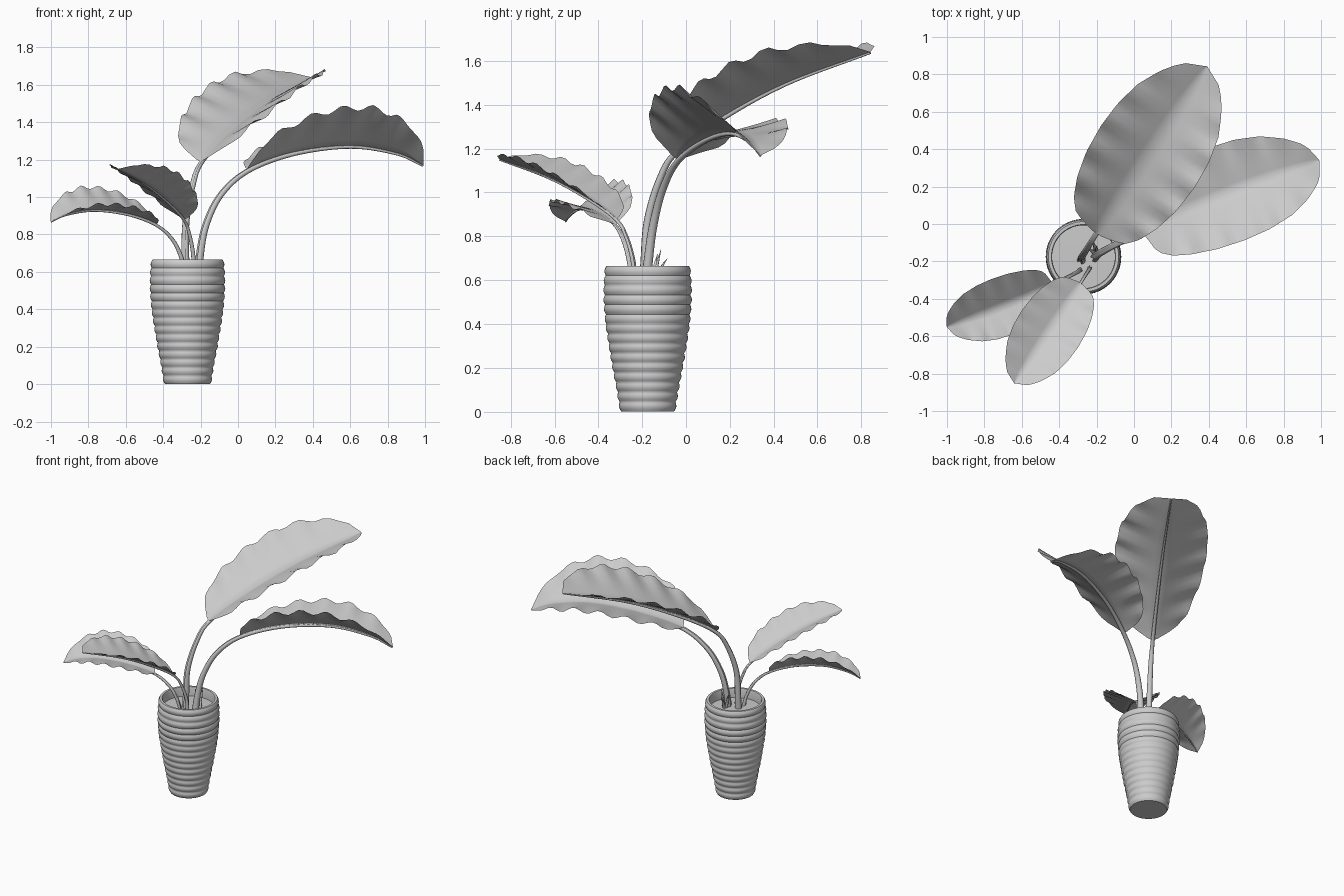
import bpy, bmesh, math
from mathutils import Vector

cube = bpy.data.objects.get("Cube")
if cube:
    bpy.data.objects.remove(cube, do_unlink=True)

grey = bpy.data.materials.new("plain_grey")
grey.use_nodes = True
grey.diffuse_color = (0.6, 0.6, 0.6, 1)
grey.node_tree.nodes["Principled BSDF"].inputs["Base Color"].default_value = (0.6, 0.6, 0.6, 1)
UP = Vector((0, 0, 1))


def add_object(name, mesh):
    obj = bpy.data.objects.new(name, mesh)
    bpy.context.collection.objects.link(obj)
    return obj


def grid_mesh(name, rows, closed=False, caps=False):
    """Skin rows of points into a smooth mesh."""
    bm = bmesh.new()
    verts = [[bm.verts.new(p) for p in row] for row in rows]
    count = len(rows[0])
    for a, b in zip(verts, verts[1:]):
        for i in range(count if closed else count - 1):
            j = (i + 1) % count
            bm.faces.new((a[i], a[j], b[j], b[i]))
    if caps:
        bm.faces.new(verts[0][::-1])
        bm.faces.new(verts[-1])
    for f in bm.faces:
        f.smooth = len(f.verts) == 4
    mesh = bpy.data.meshes.new(name)
    bm.to_mesh(mesh)
    bm.free()
    mesh.materials.append(grey)
    return mesh


def spline(points, steps=10):
    """Smooth curve through the points."""
    p = [Vector(q) for q in points]
    p = [2 * p[0] - p[1]] + p + [2 * p[-1] - p[-2]]
    out = []
    for i in range(1, len(p) - 2):
        a, b, c, d = p[i - 1:i + 3]
        for k in range(steps):
            t = k / steps
            out.append(0.5 * (2 * b + (c - a) * t + (2 * a - 5 * b + 4 * c - d) * t * t
                              + (3 * b - a - 3 * c + d) * t ** 3))
    return out + [p[-2]]


def lerp_table(table, t):
    for (t0, v0), (t1, v1) in zip(table, table[1:]):
        if t <= t1:
            return v0 + (v1 - v0) * (t - t0) / (t1 - t0)
    return table[-1][1]


def tube(name, path, side, r0, r1, groove=0.35, sides=12):
    """Tapered stalk with a channel along its upper side."""
    rows = []
    for i, p in enumerate(path):
        d = (path[min(i + 1, len(path) - 1)] - path[max(i - 1, 0)]).normalized()
        n = side.cross(d).normalized()
        r = r0 + (r1 - r0) * i / (len(path) - 1)
        ring = []
        for k in range(sides):
            a = math.tau * k / sides
            rr = r * (groove if k == 0 else 1)
            ring.append(p - n * r * 0.7 + n * rr * math.cos(a) + side * rr * math.sin(a))
        rows.append(ring)
    return grid_mesh(name, rows, closed=True, caps=True)


WIDTH = [(0, 0.1), (0.03, 0.5), (0.1, 0.7), (0.2, 0.85), (0.33, 0.96), (0.48, 1), (0.62, 0.97),
         (0.75, 0.86), (0.86, 0.66), (0.94, 0.44), (0.97, 0.3), (1, 0.02)]


def blade(name, path, side, half_width, left_rise, right_rise, phase):
    """Folded leaf with wavy edges along its midrib."""
    lengths = [0]
    for a, b in zip(path, path[1:]):
        lengths.append(lengths[-1] + (b - a).length)
    rows = []
    for p, l in zip(path, lengths):
        t = l / lengths[-1]
        w = half_width * lerp_table(WIDTH, t)
        row = []
        for k in range(-6, 7):
            s = k / 6
            rise = right_rise if s > 0 else left_rise
            wave = 0.017 * s * s * math.sin(math.tau * 6 * t + phase + (1.5 if s > 0 else 0))
            wave *= min(1, 4 * (1 - t), 8 * t)
            row.append(p + side * w * s + UP * (rise * w * abs(s) + wave))
        rows.append(row)
    return grid_mesh(name, rows)


# Leaves: path of stalk and midrib, index where the blade starts, shape
tall = [(-0.29, -0.21, 0.55), (-0.29, -0.2, 0.67), (-0.285, -0.185, 0.87), (-0.25, -0.13, 1.06),
        (-0.2, -0.05, 1.19), (-0.06, 0.16, 1.34), (0.14, 0.46, 1.5), (0.39, 0.84, 1.64)]
arched = [(-0.225, -0.19, 0.55), (-0.22, -0.18, 0.67), (-0.185, -0.155, 0.85), (-0.1, -0.11, 1.02),
          (0.05, -0.04, 1.15), (0.3, 0.08, 1.24), (0.6, 0.2, 1.275), (0.85, 0.29, 1.235),
          (0.99, 0.34, 1.17)]
parts = []
for label, pts, width, left, right, phase in (("tall", tall, 0.3, 0.42, 0.42, 0.5),
                                              ("arched", arched, 0.265, 0.2, 0.78, 2)):
    path = spline(pts)
    run = path[-1] - path[40]
    side = Vector((run.y, -run.x, 0)).normalized()
    parts.append((label + "_stalk", tube(label + "_stalk", path, side, 0.024, 0.005)))
    parts.append((label + "_blade", blade(label + "_blade", path[40:], side, width, left, right, phase)))

# Young shoots at the base
root = Vector((-0.2, -0.16, 0.58))
for i, tip in enumerate([(-0.2, -0.115, 0.74), (-0.22, -0.085, 0.7), (-0.25, -0.13, 0.72)]):
    tip = Vector(tip)
    path = spline([root, root.lerp(tip, 0.55) + UP * 0.012, tip], 5)
    run = tip - root
    side = Vector((run.y, -run.x, 0)).normalized()
    parts.append((f"shoot_{i + 1}", tube("shoot", path, side, 0.013, 0.001, 0.6, 8)))

# Large plant, and the same plant turned round at a smaller size
for name, mesh in parts:
    add_object("large_" + name, mesh)
    small = add_object("small_" + name, mesh)
    small.location = (-0.406, -0.346, 0.166)
    small.rotation_euler.z = math.pi
    small.scale = (0.6, 0.6, 0.6)

# Ribbed pot, open at the top, with soil
HEIGHT, RIBS, STEPS, SEGMENTS = 0.665, 15, 6, 64
BODY = [(0, 0.12), (0.1, 0.136), (0.2, 0.155), (0.3, 0.172), (0.4, 0.187), (0.5, 0.195),
        (0.58, 0.195), (0.665, 0.188)]
profile = [(0.0, 0.0), (0.116, 0.0)]
for i in range(RIBS * STEPS + 1):
    z = HEIGHT * i / (RIBS * STEPS)
    profile.append((lerp_table(BODY, z) + 0.007 * abs(math.sin(math.pi * i / STEPS)), z))
profile += [(0.172, HEIGHT), (0.168, 0.655), (0.168, 0.59)]


def lathe(name, profile):
    rows = [[(r * math.cos(math.tau * k / SEGMENTS), r * math.sin(math.tau * k / SEGMENTS), z)
             for k in range(SEGMENTS)] for r, z in profile]
    mesh = grid_mesh(name, rows, closed=True)
    bm = bmesh.new()
    bm.from_mesh(mesh)
    bmesh.ops.remove_doubles(bm, verts=bm.verts, dist=0.00001)
    bm.to_mesh(mesh)
    bm.free()
    obj = add_object(name, mesh)
    obj.location = (-0.27, -0.175, 0)
    return obj


pot = lathe("pot", profile)
soil = lathe("soil", [(0.17, 0.6), (0.09, 0.602), (0, 0.603)])
bpy.ops.object.select_all(action="DESELECT")
pot.select_set(True)
bpy.context.view_layer.objects.active = pot
bpy.ops.object.shade_smooth_by_angle(angle=math.radians(50))
